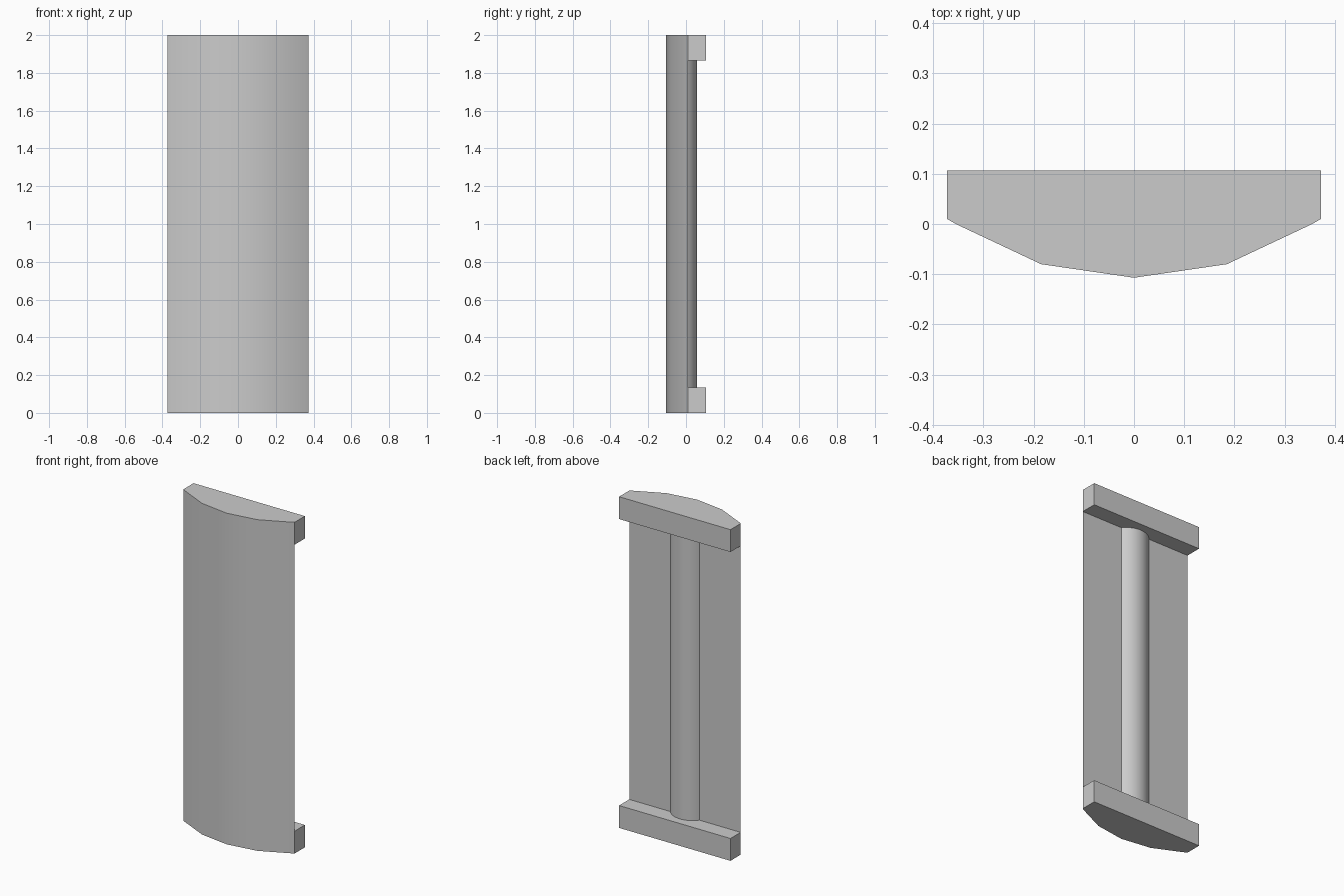
import bpy
import bmesh
from math import cos, sin, pi, radians

cube = bpy.data.objects.get("Cube")
if cube:
    bpy.data.objects.remove(cube, do_unlink=True)

HEIGHT = 2.0
HALF_WIDTH = 0.372
BACK_PLANE = 0.01
BAR_BACK = 0.107
BAR_HEIGHT = 0.135

grey = bpy.data.materials.new("plain grey")
grey.use_nodes = True
colour = (0.6, 0.6, 0.6, 1.0)
grey.diffuse_color = colour
grey.node_tree.nodes["Principled BSDF"].inputs["Base Color"].default_value = colour


def extrude_profile(name, points, bottom, top, smooth=False):
    """Make a solid by raising a flat outline from bottom to top."""
    bm = bmesh.new()
    base = bm.faces.new([bm.verts.new((x, y, bottom)) for x, y in points])
    raised = bmesh.ops.extrude_face_region(bm, geom=[base], use_keep_orig=True)
    verts = [v for v in raised["geom"] if isinstance(v, bmesh.types.BMVert)]
    bmesh.ops.translate(bm, verts=verts, vec=(0, 0, top - bottom))
    bmesh.ops.recalc_face_normals(bm, faces=bm.faces)
    mesh = bpy.data.meshes.new(name)
    bm.to_mesh(mesh)
    bm.free()
    mesh.materials.append(grey)
    obj = bpy.data.objects.new(name, mesh)
    bpy.context.collection.objects.link(obj)
    if smooth:
        bpy.ops.object.select_all(action="DESELECT")
        obj.select_set(True)
        bpy.context.view_layer.objects.active = obj
        bpy.ops.object.shade_smooth_by_angle(angle=radians(30))
    return obj


# Bowed front panel with a flat back
half = [(HALF_WIDTH, BACK_PLANE), (0.355, 0.0), (0.185, -0.08)]
outline = half + [(0.0, -0.107)] + [(-x, y) for x, y in reversed(half)]
extrude_profile("bowed_panel", outline, 0, HEIGHT, smooth=True)

# Crossbars behind the panel at both ends
bar = [(-HALF_WIDTH, BACK_PLANE), (HALF_WIDTH, BACK_PLANE),
       (HALF_WIDTH, BAR_BACK), (-HALF_WIDTH, BAR_BACK)]
extrude_profile("bottom_crossbar", bar, 0, BAR_HEIGHT)
extrude_profile("top_crossbar", bar, HEIGHT - BAR_HEIGHT, HEIGHT)

# Rounded spine between the crossbars
radius, centre, spread, steps = 0.122, -0.064, radians(53), 16
arc = []
for i in range(steps + 1):
    a = pi / 2 - spread + 2 * spread * i / steps
    arc.append((radius * cos(a), centre + radius * sin(a)))
extrude_profile("rounded_spine", arc, BAR_HEIGHT, HEIGHT - BAR_HEIGHT, smooth=True)
